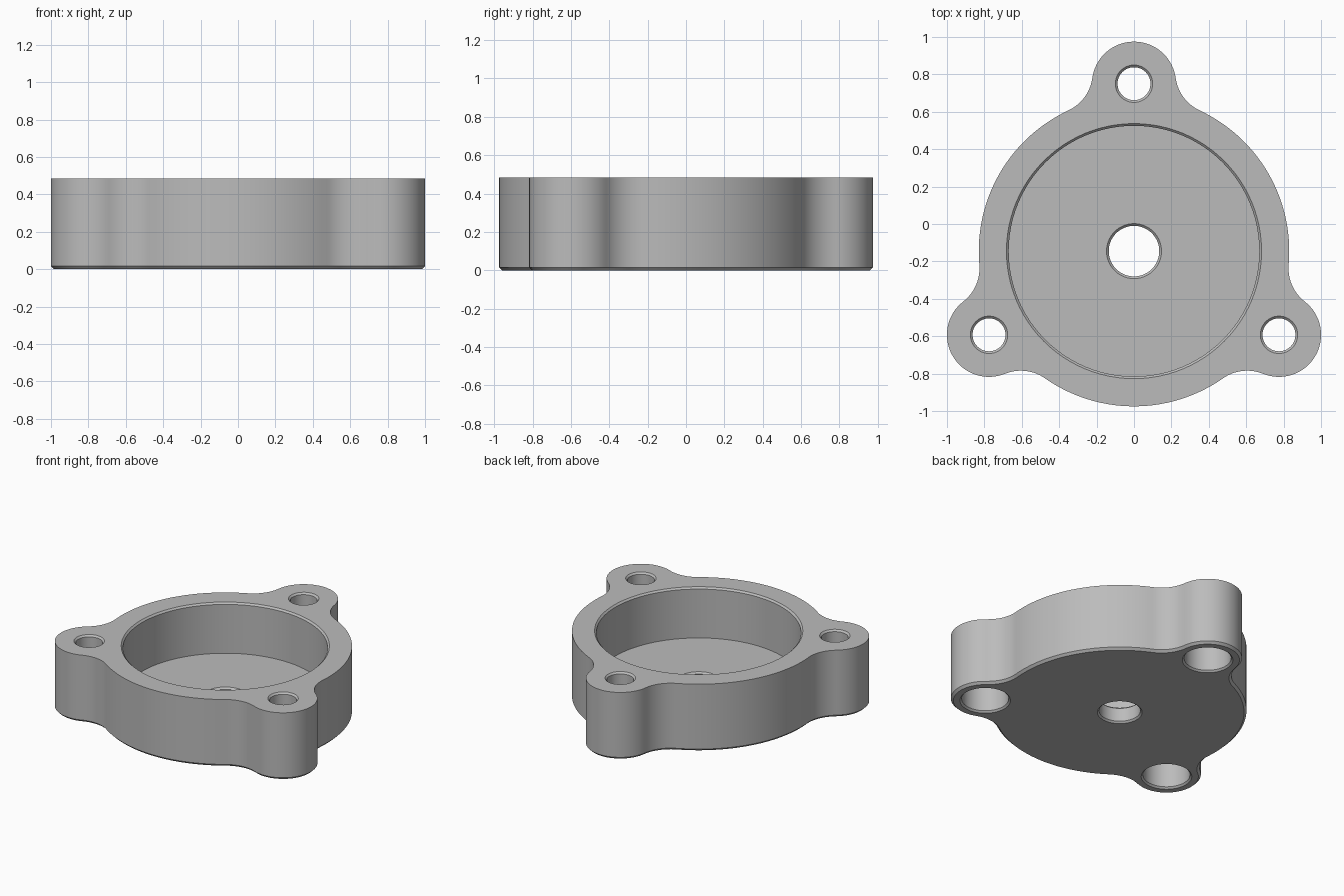
import bpy, bmesh
from math import cos, sin, pi, acos, atan2, radians
from mathutils import Vector, Matrix

cube = bpy.data.objects.get("Cube")
if cube:
    bpy.data.objects.remove(cube, do_unlink=True)

HEIGHT = 0.485
BODY_R, LUG_R, FILLET_R = 0.83, 0.225, 0.225
LUG_DIST = 0.895
CENTRE = Vector((0, (BODY_R - LUG_DIST - LUG_R) / 2, 0))
CHAMFER = 0.016
LUG_ANGLES = [radians(a) for a in (90, 210, 330)]

grey = bpy.data.materials.new("plain grey")
grey.use_nodes = True
grey.diffuse_color = (0.5, 0.5, 0.5, 1)
grey.node_tree.nodes["Principled BSDF"].inputs["Base Color"].default_value = (0.5, 0.5, 0.5, 1)


def make_object(name, bm):
    bmesh.ops.recalc_face_normals(bm, faces=bm.faces[:])
    mesh = bpy.data.meshes.new(name)
    bm.to_mesh(mesh)
    bm.free()
    mesh.materials.append(grey)
    obj = bpy.data.objects.new(name, mesh)
    bpy.context.collection.objects.link(obj)
    return obj


def arc(centre, radius, start, end, steps):
    """Points along an arc, leaving out the last one."""
    angles = [start + (end - start) * i / steps for i in range(steps)]
    return [centre + Vector((cos(a), sin(a), 0)) * radius for a in angles]


def outline(inset):
    """Round body with three lugs, blended by tangent fillets."""
    reach = BODY_R + FILLET_R
    theta = acos((reach**2 + LUG_DIST**2 - (LUG_R + FILLET_R)**2) / (2 * reach * LUG_DIST))
    fx, fy = reach * cos(theta), reach * sin(theta)
    phi = atan2(fy, fx - LUG_DIST)
    fillet = FILLET_R + inset
    third = (arc(Vector((fx, -fy, 0)), fillet, pi - theta, pi - phi, 12)
             + arc(Vector((LUG_DIST, 0, 0)), LUG_R - inset, -phi, phi, 32)
             + arc(Vector((fx, fy, 0)), fillet, pi + phi, pi + theta, 12)
             + arc(Vector((0, 0, 0)), BODY_R - inset, theta, 2 * pi / 3 - theta, 28))
    return [CENTRE + Matrix.Rotation(a, 3, 'Z') @ p for a in LUG_ANGLES for p in third]


def lathe(bm, centre, profile, steps):
    """Closed turned solid from (radius, height) pairs."""
    rings = []
    for radius, z in profile:
        rings.append([bm.verts.new(p + Vector((0, 0, z)))
                      for p in arc(centre, radius, 0, 2 * pi, steps)])
    skin(bm, rings)


def skin(bm, rings):
    """Join rings with quads and cap both ends."""
    n = len(rings[0])
    for low, high in zip(rings, rings[1:]):
        for i in range(n):
            j = (i + 1) % n
            bm.faces.new((low[i], low[j], high[j], high[i]))
    bm.faces.new(rings[0][::-1])
    bm.faces.new(rings[-1])


# Housing body with a chamfered lower edge
bm = bmesh.new()
skin(bm, [[bm.verts.new(p + Vector((0, 0, z))) for p in outline(inset)]
          for inset, z in ((CHAMFER, 0), (0, CHAMFER), (0, HEIGHT))])
body = make_object("housing_body", bm)

# Cutter: round pocket and centre bore in one turned shape
OVER = 0.05
FLOOR = 0.12
bm = bmesh.new()
lathe(bm, CENTRE, [(0.147, -OVER), (0.147, 0), (0.135, 0.012), (0.135, FLOOR - 0.012),
                   (0.147, FLOOR), (0.67, FLOOR), (0.67, HEIGHT - 0.012),
                   (0.682, HEIGHT), (0.682, HEIGHT + OVER)], 96)

# Cutter: lug screw holes, counterbored from below
BORE = 0.25
for a in LUG_ANGLES:
    lug = CENTRE + Vector((cos(a), sin(a), 0)) * LUG_DIST
    lathe(bm, lug, [(0.166, -OVER), (0.166, 0), (0.154, 0.012), (0.154, BORE),
                    (0.088, BORE), (0.088, HEIGHT - 0.012), (0.1, HEIGHT),
                    (0.1, HEIGHT + OVER)], 48)
cutter = make_object("hole_cutter", bm)
cutter.hide_render = True

cut = body.modifiers.new("holes", 'BOOLEAN')
cut.operation = 'DIFFERENCE'
cut.solver = 'EXACT'
cut.object = cutter

bpy.ops.object.select_all(action='DESELECT')
body.select_set(True)
bpy.context.view_layer.objects.active = body
bpy.ops.object.modifier_apply(modifier=cut.name)
bpy.data.objects.remove(cutter, do_unlink=True)
bpy.ops.object.shade_smooth_by_angle(angle=radians(30))
